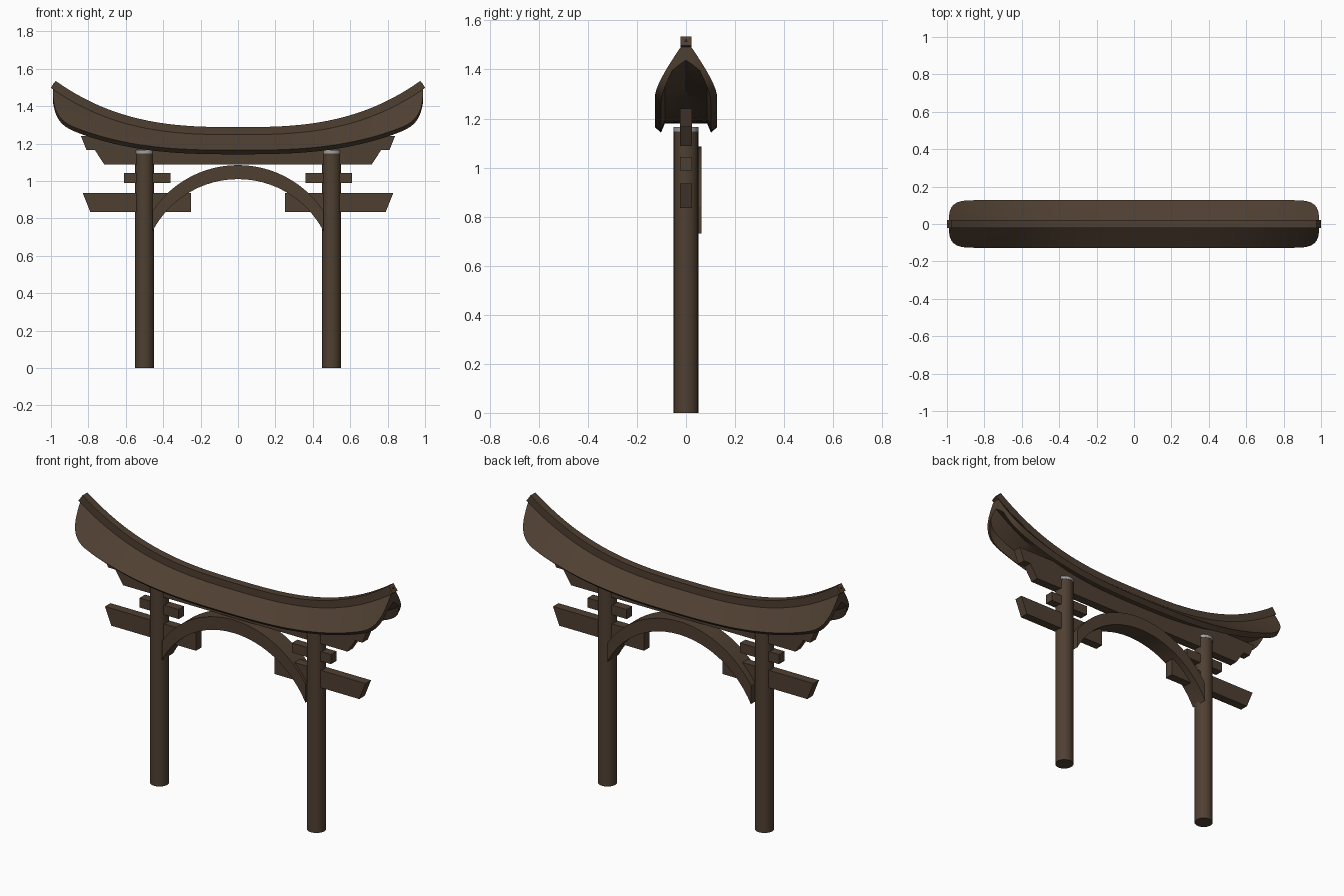
import bpy, bmesh, math

cube = bpy.data.objects.get("Cube")
if cube:
    bpy.data.objects.remove(cube)


def material(name, rgb):
    m = bpy.data.materials.new(name)
    m.use_nodes = True
    m.diffuse_color = (*rgb, 1)
    m.node_tree.nodes["Principled BSDF"].inputs["Base Color"].default_value = (*rgb, 1)
    return m


wood = material("dark brown wood", (0.078, 0.05, 0.031))
stone = material("pale grey cap", (0.36, 0.36, 0.36))


def loft(name, sections, smooth=False, mat=wood):
    """Skin a row of matching closed sections and cap both ends."""
    bm = bmesh.new()
    rings = [[bm.verts.new(p) for p in s] for s in sections]
    n = len(rings[0])
    for a, b in zip(rings, rings[1:]):
        for i in range(n):
            j = (i + 1) % n
            bm.faces.new((a[i], a[j], b[j], b[i]))
    bm.faces.new(rings[0])
    bm.faces.new(rings[-1])
    bmesh.ops.recalc_face_normals(bm, faces=bm.faces)
    mesh = bpy.data.meshes.new(name)
    bm.to_mesh(mesh)
    bm.free()
    mesh.materials.append(mat)
    ob = bpy.data.objects.new(name, mesh)
    bpy.context.collection.objects.link(ob)
    if smooth:
        bpy.ops.object.select_all(action="DESELECT")
        ob.select_set(True)
        bpy.context.view_layer.objects.active = ob
        bpy.ops.object.shade_smooth_by_angle(angle=math.radians(30))
    return ob


def prism(name, outline, y0=-0.025, y1=0.025):
    return loft(name, [[(x, y, z) for x, z in outline] for y in (y0, y1)])


def cylinder(name, x, r, z0, z1, mat):
    angles = [math.tau * i / 32 for i in range(32)]
    return loft(name, [[(x + r * math.cos(a), r * math.sin(a), z) for a in angles]
                       for z in (z0, z1)], True, mat)


# Posts, caps and short side beams
for side, s in (("left", 1), ("right", -1)):
    cylinder(side + "_post", s * 0.5, 0.05, 0, 1.148, wood)
    cylinder(side + "_post_cap", s * 0.5, 0.051, 1.148, 1.166, stone)
    prism(side + "_tie_beam", [(s * x, z) for x, z in
          ((0.25, 0.835), (0.79, 0.835), (0.83, 0.935), (0.25, 0.935))])
    prism(side + "_small_block", [(s * x, z) for x, z in
          ((0.36, 0.988), (0.61, 0.988), (0.61, 1.043), (0.36, 1.043))])

# Stepped head beams
for name, low, high, z0, z1 in (("lower_head_beam", 0.715, 0.765, 1.088, 1.165),
                                ("upper_head_beam", 0.81, 0.84, 1.165, 1.24)):
    prism(name, [(-low, z0), (low, z0), (high, z1), (-high, z1)])


# Arch between the posts
def arc(x, top, r):
    return top - r + math.sqrt(r * r - x * x)


sections = []
for i in range(33):
    x = 0.457 * math.sin(math.pi / 2 * (i / 16 - 1))
    zi, zo = arc(x, 1.01, 0.514), arc(x, 1.085, 0.548)
    sections.append([(x, -0.04, zi), (x, 0.063, zi), (x, 0.063, zo), (x, -0.04, zo)])
loft("arch", sections, True)


# Upswept roof with rounded ends
def lift(x):
    return 0.265 * abs(x) ** 2.8


def half_width(x):
    t = min(1, max(0, (abs(x) - 0.84) / 0.15))
    return max(0.035, 0.127 * (1 - t ** 3.5) ** (1 / 3.5))


def roof_section(x):
    w = half_width(x)

    def z(base, y):
        return base + lift(x) * (1 - 0.33 * y / 0.127)

    def top(y):
        return z(1.265 - 0.79 * y, y)

    half = [(w * f, top(w * f)) for f in (0.3, 0.6, 0.88)]
    half += [(w, top(w)), (w * 0.8, top(w) - 0.022), (w * 0.68, z(1.18, w * 0.68))]
    ring = [(0, top(0))] + half + [(0, z(1.18, 0))] + [(-y, h) for y, h in reversed(half)]
    return [(x, y, h) for y, h in ring]


steps = 60
loft("roof", [roof_section(0.99 * math.sin(math.pi / 2 * (2 * i / steps - 1)))
              for i in range(steps + 1)], True)

# Ridge bar following the roof curve, cut square at its tips
sections = []
for i in range(41):
    x = 0.975 * (i / 20 - 1)
    z = 1.288 + lift(x)
    slope = math.copysign(math.atan(0.742 * abs(x) ** 1.8), x)
    bx, bz = x + 0.045 * math.sin(slope), z - 0.045 * math.cos(slope)
    sections.append([(x, -0.022, z), (x, 0.022, z), (bx, 0.022, bz), (bx, -0.022, bz)])
loft("ridge_bar", sections, True)
